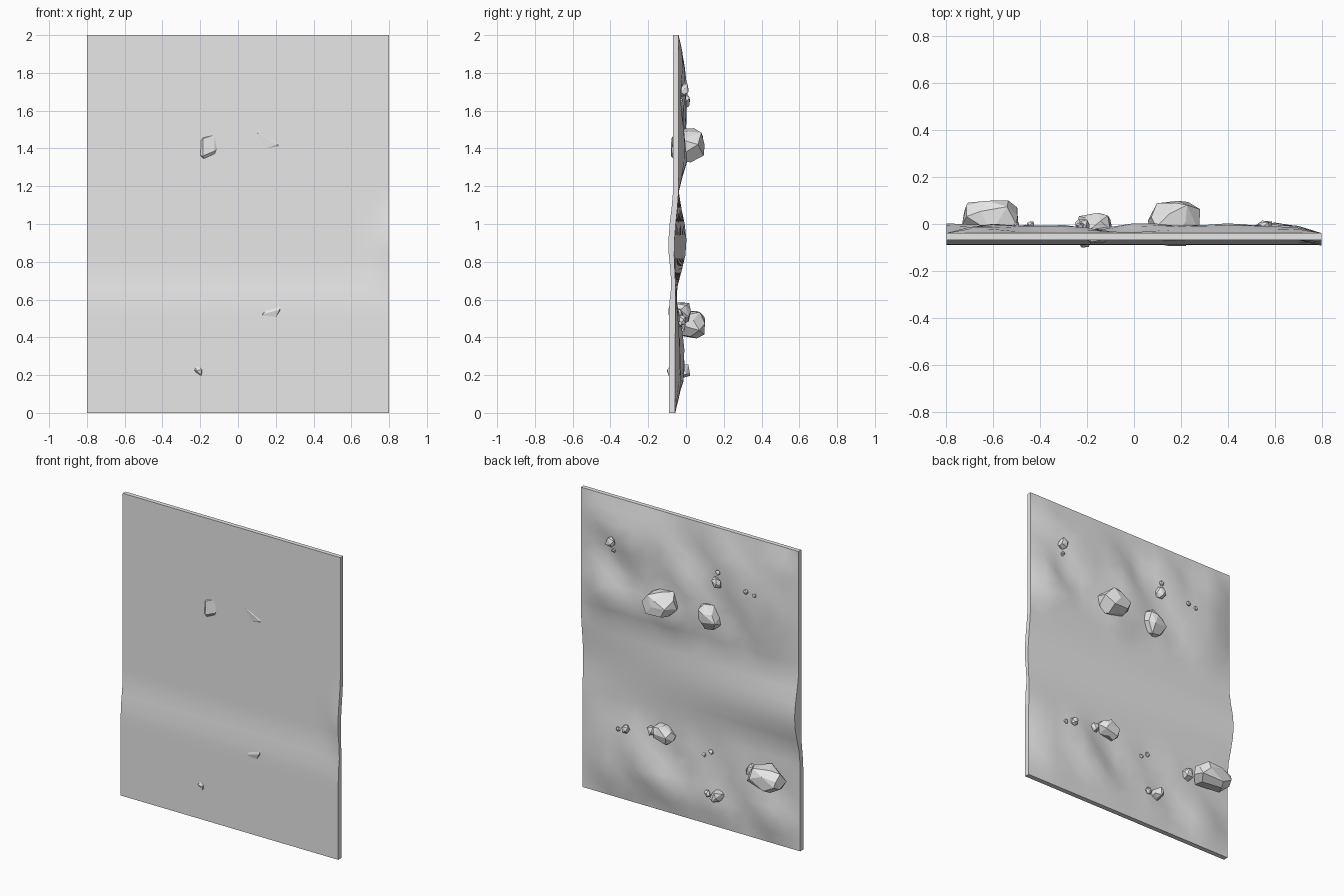
import bpy, bmesh, math, random
from mathutils import Vector, Matrix, noise

cube = bpy.data.objects.get("Cube")
if cube:
    bpy.data.objects.remove(cube, do_unlink=True)

random.seed(4)

stone = bpy.data.materials.new("stone_grey")
stone.use_nodes = True
stone.diffuse_color = (0.8, 0.8, 0.8, 1)
stone.node_tree.nodes["Principled BSDF"].inputs["Base Color"].default_value = (0.8, 0.8, 0.8, 1)


def add_object(name, bm):
    bmesh.ops.recalc_face_normals(bm, faces=bm.faces)
    mesh = bpy.data.meshes.new(name)
    bm.to_mesh(mesh)
    bm.free()
    mesh.materials.append(stone)
    obj = bpy.data.objects.new(name, mesh)
    bpy.context.collection.objects.link(obj)
    return obj


def smooth(t):
    t = min(max(t, 0), 1)
    return t * t * (3 - 2 * t)


def band(z):
    # weight of the smooth path crossing the slab
    return smooth((1.2 - z) / 0.3) * smooth((z - 0.6) / 0.28)


def front_y(x, z):
    step = 0.022 * smooth((0.78 - z) / 0.24)
    corner = 0.025 * band(z) * max(0, (x - 0.7) / 0.1)
    return -0.068 - max(step, corner)


def back_y(x, z):
    base = -0.057 + 0.018 * smooth((z - 0.4) / 0.8)
    path = band(z) * (0.015 - 0.04 * x)
    # diagonal ridges above and below the path, fading at the borders
    across, along = 1.5 * x - z, x + 1.5 * z
    ridge = 0.5 + 0.9 * noise.noise(Vector((across * 2.6, along * 1.3, 3.7)))
    path_gap = max(z - 1.2, 0.62 - z)
    border = min(path_gap / 0.12, (0.8 - abs(x)) / 0.16, z / 0.16, (2 - z) / 0.2)
    bump = 0.05 * min(max(ridge, 0), 1) * min(max(border, 0), 1)
    return base + path + bump


# Terrain slab: front and back sheets joined round the rim
COLS, ROWS = 16, 24
bm = bmesh.new()


def sheet(height):
    grid = []
    for j in range(ROWS + 1):
        z = 2 * j / ROWS
        row = []
        for i in range(COLS + 1):
            x = -0.8 + 1.6 * i / COLS
            row.append(bm.verts.new((x, height(x, z), z)))
        grid.append(row)
    for j in range(ROWS):
        for i in range(COLS):
            bm.faces.new((grid[j][i], grid[j][i + 1], grid[j + 1][i + 1], grid[j + 1][i]))
    rim = grid[0] + [r[-1] for r in grid[1:]] + grid[-1][-2::-1] + [r[0] for r in grid[-2:0:-1]]
    return rim


front_rim = sheet(front_y)
back_rim = sheet(back_y)
for k in range(len(front_rim)):
    n = (k + 1) % len(front_rim)
    bm.faces.new((front_rim[k], front_rim[n], back_rim[n], back_rim[k]))
bmesh.ops.triangulate(bm, faces=bm.faces)
slab = add_object("terrain_slab", bm)
bpy.context.view_layer.objects.active = slab
slab.select_set(True)
bpy.ops.object.shade_smooth_by_angle(angle=math.radians(30))
slab.select_set(False)


def rock(name, centre, half, turn=0, count=20):
    # chipped, boxy boulder: hull of jittered points with flat facets
    bm = bmesh.new()
    for k in range(count):
        h = 1 - 2 * (k + 0.5) / count
        a = k * 2.4 + random.uniform(-0.3, 0.3)
        r = math.sqrt(1 - h * h)
        p = Vector((r * math.cos(a), r * math.sin(a), h))
        p *= random.uniform(0.93, 1.04) / sum(abs(c) ** 4 for c in p) ** 0.25
        bm.verts.new([c * s for c, s in zip(p, half)])
    hull = bmesh.ops.convex_hull(bm, input=bm.verts)
    bmesh.ops.delete(bm, geom=[v for v in bm.verts if not v.link_faces], context="VERTS")
    bmesh.ops.dissolve_limit(bm, angle_limit=0.25, verts=bm.verts, edges=bm.edges)
    spin = Matrix.Translation(centre) @ Matrix.Rotation(math.radians(turn), 4, "Y")
    bmesh.ops.transform(bm, matrix=spin, verts=bm.verts)
    add_object(name, bm)


# Boulders
rock("upper_large_boulder", (0.17, 0.012, 1.42), (0.11, 0.085, 0.085), 15, 24)
rock("upper_medium_boulder", (-0.16, -0.017, 1.41), (0.065, 0.064, 0.085), 28)
rock("lower_large_boulder", (-0.61, 0.025, 0.47), (0.12, 0.08, 0.075), 0, 24)
rock("lower_medium_boulder", (0.18, -0.035, 0.53), (0.075, 0.06, 0.05), -25)
rock("lower_small_boulder", (-0.21, -0.04, 0.22), (0.035, 0.06, 0.04), -30)

# Pebbles: x, z, half size
pebbles = [
    (0.56, 1.71, 0.03), (0.55, 1.65, 0.013), (-0.22, 1.65, 0.032),
    (-0.23, 1.72, 0.014), (-0.44, 1.65, 0.014), (-0.5, 1.64, 0.011),
    (0.46, 0.49, 0.024), (0.52, 0.47, 0.013), (0.28, 0.52, 0.026),
    (-0.15, 0.49, 0.014), (-0.1, 0.46, 0.012), (-0.14, 0.22, 0.02),
    (-0.46, 0.46, 0.035),
]
for k, (x, z, s) in enumerate(pebbles):
    y = back_y(x, z) + s * 0.4
    rock(f"pebble_{k + 1}", (x, y, z), (s, s * 0.9, s * 1.15), random.uniform(-40, 40), 14)
